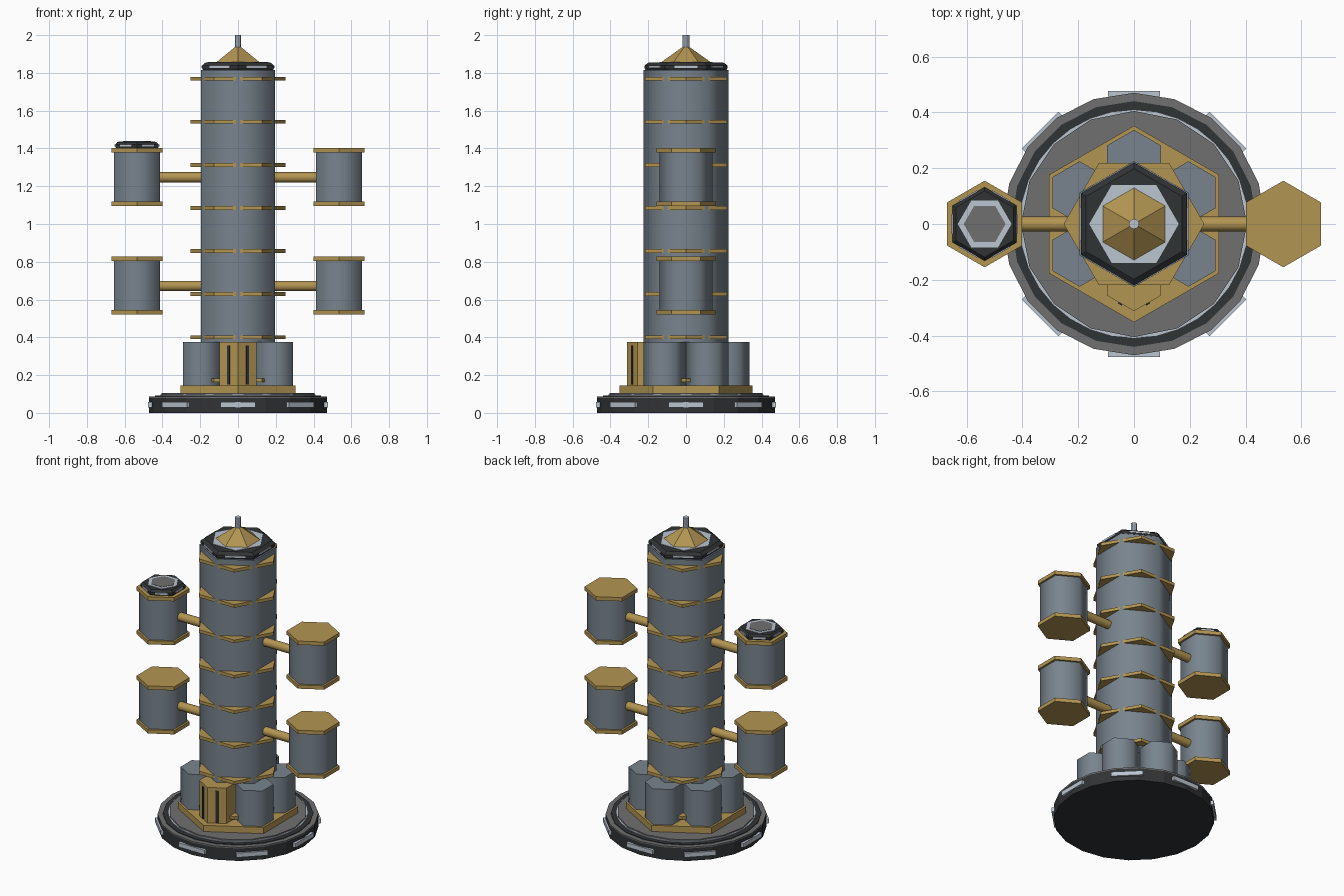
import bpy, bmesh
from math import sin, cos, pi, radians, sqrt

if "Cube" in bpy.data.objects:
    bpy.data.objects.remove(bpy.data.objects["Cube"])


def mat(name, r, g, b):
    m = bpy.data.materials.new(name)
    m.diffuse_color = (r, g, b, 1)
    m.use_nodes = True
    m.node_tree.nodes["Principled BSDF"].inputs["Base Color"].default_value = m.diffuse_color
    return m


SLATE = mat("slate", 0.19, 0.23, 0.27)
GOLD = mat("gold", 0.45, 0.30, 0.085)
DARK = mat("dark", 0.03, 0.033, 0.036)
GREY = mat("grey", 0.16, 0.16, 0.16)
LIGHT = mat("light", 0.50, 0.56, 0.63)


def finish(name, bm, material, smooth=False):
    bmesh.ops.recalc_face_normals(bm, faces=bm.faces)
    me = bpy.data.meshes.new(name)
    bm.to_mesh(me)
    bm.free()
    ob = bpy.data.objects.new(name, me)
    bpy.context.collection.objects.link(ob)
    me.materials.append(material)
    if smooth:
        bpy.ops.object.select_all(action='DESELECT')
        bpy.context.view_layer.objects.active = ob
        ob.select_set(True)
        bpy.ops.object.shade_smooth_by_angle(angle=radians(65))
    return ob


def turned(name, profile, material, sides=6, x=0, y=0, phase=90, smooth=False):
    """Closed n-sided solid from a bottom-to-top (radius, z) profile."""
    bm = bmesh.new()
    rings = []
    for r, z in profile:
        angles = [radians(phase) + 2 * pi * i / sides for i in range(sides)]
        rings.append([bm.verts.new((x + r * cos(a), y + r * sin(a), z)) for a in angles])
    for low, high in zip(rings, rings[1:]):
        for i in range(sides):
            j = (i + 1) % sides
            bm.faces.new((low[i], low[j], high[j], high[i]))
    bm.faces.new(rings[0][::-1])
    bm.faces.new(rings[-1])
    return finish(name, bm, material, smooth)


def prism(name, r, z0, z1, material, **kw):
    return turned(name, [(r, z0), (r, z1)], material, **kw)


def strip(name, size, dist, z, angle, material, x=0, y=0):
    """Thin box facing outwards; size = (depth, width, height)."""
    bm = bmesh.new()
    bmesh.ops.create_cube(bm, size=1)
    bmesh.ops.scale(bm, vec=size, verts=bm.verts)
    ob = finish(name, bm, material)
    a = radians(angle)
    ob.location = (x + dist * cos(a), y + dist * sin(a), z)
    ob.rotation_euler.z = a
    return ob


# round base with stepped rings and lamps round the rim
prism("base_disc", 0.47, 0, 0.08, DARK, sides=20)
prism("base_rim_top", 0.47, 0.08, 0.088, GREY, sides=20)
prism("base_dark_ring", 0.44, 0.08, 0.092, DARK, sides=20)
prism("base_light_ring", 0.41, 0.08, 0.098, LIGHT, sides=32)
prism("base_deck", 0.405, 0.08, 0.106, GREY, sides=16)
for k in range(8):
    strip("base_lamp", (0.02, 0.186, 0.028), 0.466, 0.043, 45 * k, LIGHT)

# hexagonal plinth and the six tanks on it, the front one a gold entrance
prism("plinth", 0.352, 0.106, 0.146, GOLD)
for k in range(5):
    a = radians(-30 + 60 * k)
    prism("tank", 0.112, 0.146, 0.375, SLATE, x=0.225 * cos(a), y=0.225 * sin(a), smooth=True)
prism("entrance", 0.112, 0.146, 0.375, GOLD, y=-0.2)
for a in (-120, -60):
    strip("entrance_slot", (0.008, 0.016, 0.205), 0.098, 0.253, a, DARK, y=-0.2)

# tower shaft with evenly spaced hexagonal bands turned by 30 degrees
prism("tower", 0.225, 0.146, 1.815, SLATE, smooth=True)
for k in range(8):
    z = 0.173 + 0.228 * k
    prism("tower_band", 0.252, z - 0.01, z + 0.01, GOLD, phase=0)


def lit_cap(name, r, z, h, x=0):
    """Dark chamfered cap with edge lamps and an inlaid light hexagon."""
    turned(name, [(0.97 * r, z), (r, z + 0.3 * h), (r, z + 0.6 * h), (0.9 * r, z + h)], DARK, x=x)
    for k in range(6):
        strip(name + "_lamp", (0.008, 0.55 * r, 0.012), r * sqrt(3) / 2, z + 0.45 * h,
              60 * k, LIGHT, x=x)
    prism(name + "_inlay", 0.73 * r, z + h - 0.005, z + h + 0.003, LIGHT, x=x, phase=0)


# tower cap, roof and spire
lit_cap("tower_cap", 0.22, 1.815, 0.04)
turned("roof", [(0.132, 1.856), (0.018, 1.937)], GOLD)
prism("spire", 0.018, 1.92, 2.0, LIGHT, sides=10)

# four side pods carried on arms
for side in (-1, 1):
    for z in (0.52, 1.095):
        x = side * 0.535
        prism("pod_body", 0.141, z + 0.02, z + 0.29, SLATE, x=x, smooth=True)
        prism("pod_floor", 0.155, z, z + 0.024, GOLD, x=x)
        prism("pod_roof", 0.155, z + 0.283, z + 0.307, GOLD, x=x)
        arm = prism("pod_arm", 0.027, 0, 0.26, GOLD, sides=12, smooth=True)
        arm.rotation_euler.y = side * pi / 2
        arm.location = (side * 0.18, 0, z + 0.152)

# extra lit cap on the upper left pod
lit_cap("pod_cap", 0.132, 1.4, 0.035, x=-0.535)
prism("pod_cap_centre", 0.075, 1.432, 1.44, GREY, x=-0.535, phase=0)
